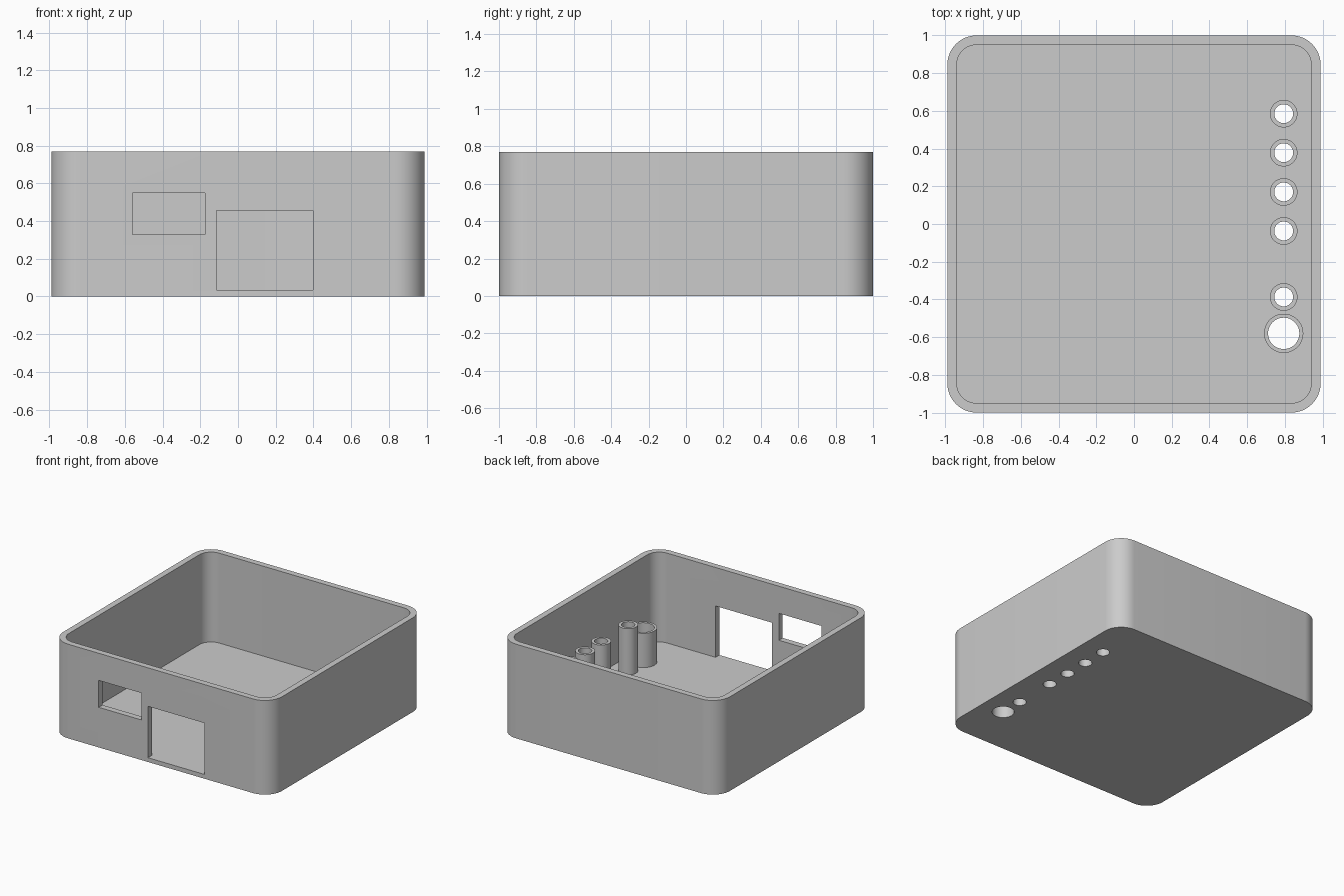
import bpy
import bmesh
from math import sin, cos, pi, radians

cube = bpy.data.objects.get("Cube")
if cube:
    bpy.data.objects.remove(cube, do_unlink=True)

grey = bpy.data.materials.new("plain grey")
grey.use_nodes = True
grey.diffuse_color = (0.6, 0.6, 0.6, 1)
grey.node_tree.nodes["Principled BSDF"].inputs["Base Color"].default_value = (0.6, 0.6, 0.6, 1)

HALF_X, HALF_Y, HEIGHT = 0.99, 1.0, 0.77
WALL, FLOOR, CORNER = 0.05, 0.035, 0.155


def circle(x, y, r, n=48):
    return [(x + r * cos(2 * pi * i / n), y + r * sin(2 * pi * i / n)) for i in range(n)]


def rectangle(x0, x1, y0, y1):
    return [(x0, y0), (x1, y0), (x1, y1), (x0, y1)]


def rounded_rectangle(hx, hy, r, steps=12):
    points = []
    for k, (sx, sy) in enumerate([(1, 1), (-1, 1), (-1, -1), (1, -1)]):
        for i in range(steps + 1):
            a = (k + i / steps) * pi / 2
            points.append((sx * (hx - r) + r * cos(a), sy * (hy - r) + r * sin(a)))
    return points


def prism(name, outline, z0, z1):
    """Closed solid from a counter-clockwise outline."""
    bm = bmesh.new()
    base = bm.faces.new([bm.verts.new((x, y, z0)) for x, y in outline])
    grown = bmesh.ops.extrude_face_region(bm, geom=[base], use_keep_orig=True)["geom"]
    for v in grown:
        if isinstance(v, bmesh.types.BMVert):
            v.co.z = z1
    bmesh.ops.recalc_face_normals(bm, faces=bm.faces)
    mesh = bpy.data.meshes.new(name)
    bm.to_mesh(mesh)
    bm.free()
    mesh.materials.append(grey)
    obj = bpy.data.objects.new(name, mesh)
    bpy.context.collection.objects.link(obj)
    return obj


def select(obj):
    bpy.ops.object.select_all(action='DESELECT')
    obj.select_set(True)
    bpy.context.view_layer.objects.active = obj


def cut(obj, outline, z0, z1):
    """Subtract a prism and throw the cutter away."""
    cutter = prism("cutter", outline, z0, z1)
    cutter.hide_render = True
    mod = obj.modifiers.new("cut", 'BOOLEAN')
    mod.operation = 'DIFFERENCE'
    mod.solver = 'EXACT'
    mod.object = cutter
    select(obj)
    bpy.ops.object.modifier_apply(modifier=mod.name)
    bpy.data.objects.remove(cutter, do_unlink=True)


def smooth(obj):
    select(obj)
    bpy.ops.object.shade_smooth_by_angle(angle=radians(30))


# Open case with rounded corners
case = prism("case", rounded_rectangle(HALF_X, HALF_Y, CORNER), 0, HEIGHT)
cut(case, rounded_rectangle(HALF_X - WALL, HALF_Y - WALL, CORNER - WALL), FLOOR, 1)

# Two openings in the front wall
cut(case, rectangle(-0.56, -0.175, -1.1, -0.9), 0.328, 0.548)
cut(case, rectangle(-0.115, 0.398, -1.1, -0.9), FLOOR, 0.455)

# Row of hollow posts over holes in the floor: y, outer radius, bore, top
posts = [(y, 0.073, 0.05, 0.412) for y in (0.585, 0.378, 0.17, -0.037, -0.387)]
posts.append((-0.58, 0.104, 0.083, 0.315))
POST_X = 0.794
for i, (y, outer, bore, top) in enumerate(posts):
    hole = circle(POST_X, y, bore)
    cut(case, hole, -0.1, 0.1)
    post = prism(f"post_{i + 1}", circle(POST_X, y, outer), FLOOR, top)
    cut(post, hole, -0.1, 0.6)
    smooth(post)
smooth(case)
